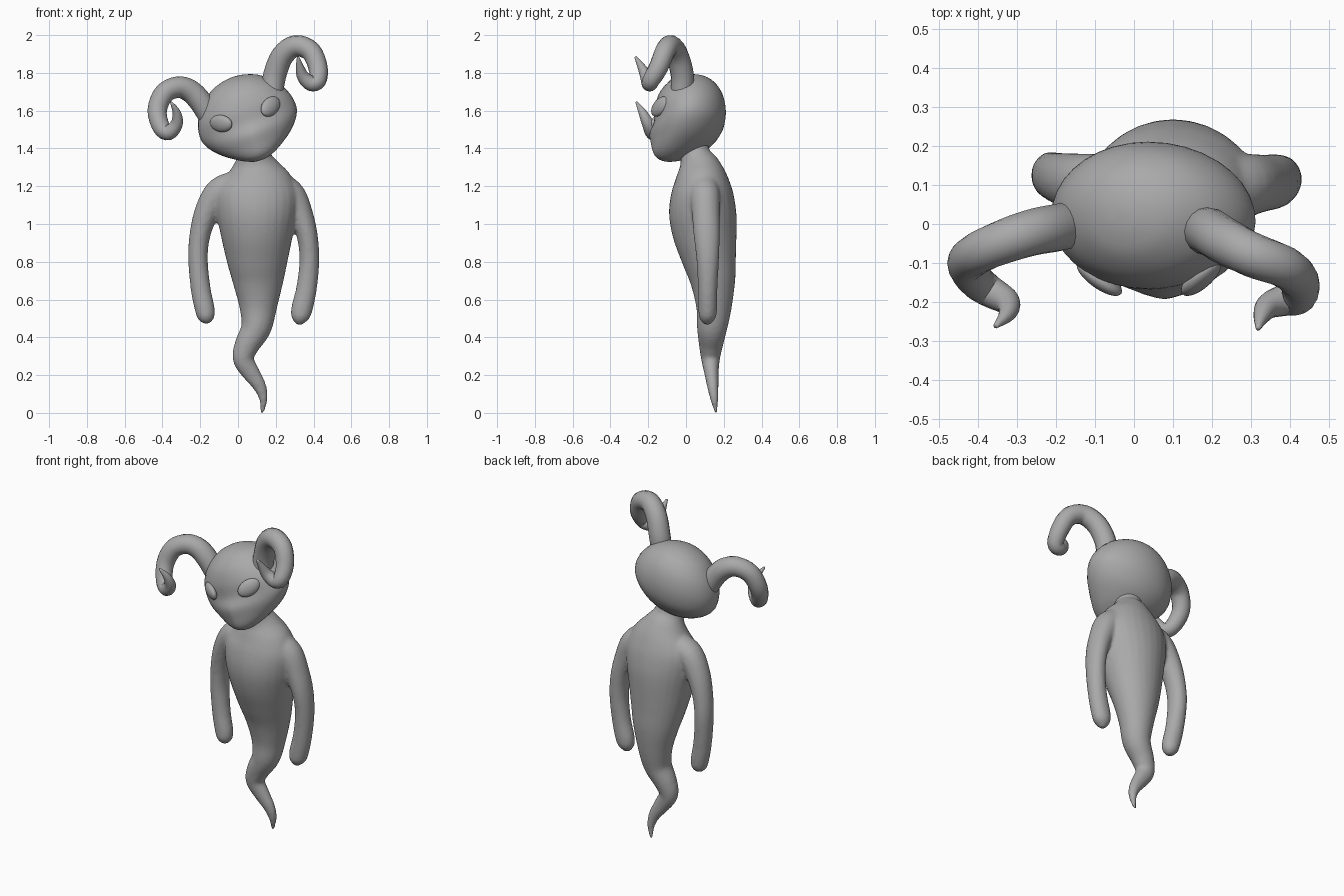
import bpy, bmesh, math
from mathutils import Vector, Matrix

grey = bpy.data.materials.new("soft_grey")
grey.diffuse_color = (0.4, 0.4, 0.4, 1)


def finish(name, bm):
    bmesh.ops.recalc_face_normals(bm, faces=bm.faces)
    mesh = bpy.data.meshes.new(name)
    bm.to_mesh(mesh)
    bm.free()
    mesh.materials.append(grey)
    for p in mesh.polygons:
        p.use_smooth = True
    ob = bpy.data.objects.new(name, mesh)
    bpy.context.collection.objects.link(ob)
    return ob


def spline(rows, steps=4):
    """Smooth curve through rows of numbers."""
    rows = [Vector(r) for r in rows]
    out = []
    for i in range(len(rows) - 1):
        a, b, c, d = rows[max(i - 1, 0)], rows[i], rows[i + 1], rows[min(i + 2, len(rows) - 1)]
        for s in range(steps):
            t = s / steps
            out.append(0.5 * (2 * b + (c - a) * t + (2 * a - 5 * b + 4 * c - d) * t * t
                              + (3 * b - a - 3 * c + d) * t ** 3))
    return out + [rows[-1]]


def skin(bm, rings):
    """Bridge rings of points and cap both ends."""
    vs = [[bm.verts.new(p) for p in ring] for ring in rings]
    n = len(vs[0])
    for a, b in zip(vs, vs[1:]):
        for j in range(n):
            bm.faces.new((a[j], a[(j + 1) % n], b[(j + 1) % n], b[j]))
    bm.faces.new(vs[0][::-1])
    bm.faces.new(vs[-1])


def tube(bm, rows, n=16):
    """Sweep an ellipse; each row is x, y, z, half width, half depth."""
    pts = spline(rows)
    rings = []
    for i, p in enumerate(pts):
        c = Vector(p[:3])
        tan = (Vector(pts[min(i + 1, len(pts) - 1)][:3]) - Vector(pts[max(i - 1, 0)][:3])).normalized()
        side = tan.cross(Vector((0, 1, 0))).normalized()
        deep = side.cross(tan)
        w, d = max(p[3], 0.003), max(p[4], 0.003)
        rings.append([c + side * w * math.cos(k * math.tau / n) + deep * d * math.sin(k * math.tau / n)
                      for k in range(n)])
    skin(bm, rings)


# Body: curled tail rising into the torso and neck
bm = bmesh.new()
tube(bm, [
    (.127, .16, -.004, .008, .008), (.135, .15, .07, .022, .021), (.115, .142, .14, .035, .03),
    (.07, .135, .21, .047, .038), (.028, .13, .285, .056, .05), (.048, .132, .36, .066, .064),
    (.096, .138, .45, .08, .08), (.107, .148, .56, .1, .094), (.106, .142, .7, .136, .12),
    (.102, .122, .82, .165, .145), (.1, .1, .95, .193, .17), (.1, .088, 1.06, .215, .178),
    (.1, .085, 1.16, .22, .165), (.098, .08, 1.24, .185, .14), (.09, .068, 1.31, .125, .11),
    (.082, .05, 1.37, .085, .08), (.075, .04, 1.45, .07, .07)], 28)

# Arms hang from the shoulders
arm_left = [
    (-.02, .09, 1.21, .07, .08), (-.1, .1, 1.17, .075, .08), (-.162, .11, 1.07, .067, .072),
    (-.2, .12, .95, .056, .064), (-.212, .125, .82, .052, .06), (-.198, .12, .66, .053, .052),
    (-.176, .115, .55, .053, .05), (-.168, .113, .5, .043, .042), (-.165, .113, .472, .015, .015)]
arm_right = [
    (.22, .09, 1.21, .07, .08), (.285, .1, 1.15, .075, .08), (.332, .105, 1.05, .066, .074),
    (.366, .11, .94, .056, .07), (.378, .115, .81, .053, .06), (.363, .115, .66, .055, .052),
    (.338, .115, .55, .057, .05), (.328, .113, .5, .046, .042), (.325, .113, .467, .015, .015)]
tube(bm, arm_left)
tube(bm, arm_right)
body = finish("body_with_arms", bm)
mod = body.modifiers.new("blend", 'REMESH')
mod.mode = 'VOXEL'
mod.voxel_size = 0.01
mod.use_smooth_shade = True
mod = body.modifiers.new("soften", 'SMOOTH')
mod.factor = 0.5
mod.iterations = 6

# Head frame, rolled to one side
frame = Matrix.Translation((.042, 0, 1.575)) @ Matrix.Rotation(math.radians(-19), 4, 'Y')

# Head: rings of height, half width, middle y, back reach, front reach, snout sharpness
bm = bmesh.new()
rings = []
for u, w, mid, back, front, sharp in spline([
        (-.25, .015, -.085, .015, .02, 1), (-.243, .05, -.085, .04, .055, 1.05),
        (-.215, .11, -.06, .1, .11, 1.2), (-.16, .19, -.02, .15, .165, 1.4),
        (-.1, .245, .0, .18, .192, 1.45), (-.04, .268, .01, .195, .18, 1.2),
        (.04, .255, .02, .19, .185, 1.0), (.12, .207, .03, .16, .17, 1.0),
        (.18, .135, .035, .11, .12, 1.0), (.207, .065, .035, .055, .06, 1.0),
        (.215, .01, .035, .01, .01, 1.0)]):
    ring = []
    for k in range(36):
        c, s = math.cos(k * math.tau / 36), math.sin(k * math.tau / 36)
        if s < 0:
            x = math.copysign(abs(c) ** max(sharp, 1), c)
            y = front * s
        else:
            x, y = c, back * s
        ring.append(frame @ Vector((w * x, mid + y, u)))
    rings.append(ring)
skin(bm, rings)
finish("head", bm)

# Eyes: slanted flattened ovals
for side, name in ((-1, "eye_left"), (1, "eye_right")):
    bm = bmesh.new()
    bmesh.ops.create_uvsphere(bm, u_segments=24, v_segments=14, radius=1)
    place = (frame @ Matrix.Translation((side * .138, -.138, .002))
             @ Matrix.Rotation(side * math.radians(38), 4, 'Z')
             @ Matrix.Rotation(-side * math.radians(18), 4, 'Y')
             @ Matrix.Diagonal((.07, .026, .046, 1)))
    bmesh.ops.transform(bm, matrix=place, verts=bm.verts)
    finish(name, bm)

# Horns: curl outward, down and forward to an upturned tip
horns = {
    "horn_left": [(-.15, .0, 1.57), (-.2, -.01, 1.65), (-.255, -.02, 1.705), (-.32, -.04, 1.724),
                  (-.392, -.07, 1.69), (-.428, -.1, 1.6), (-.405, -.145, 1.51), (-.365, -.175, 1.485),
                  (-.325, -.2, 1.53), (-.325, -.23, 1.59), (-.355, -.262, 1.645)],
    "horn_right": [(.18, -.02, 1.7), (.195, -.02, 1.79), (.235, -.045, 1.89), (.305, -.08, 1.943),
                   (.385, -.11, 1.915), (.423, -.145, 1.83), (.422, -.185, 1.76), (.385, -.195, 1.745),
                   (.345, -.21, 1.78), (.328, -.235, 1.83), (.318, -.268, 1.885)]}
radii = [.06, .061, .06, .057, .054, .051, .046, .041, .033, .022, .006]
for name, path in horns.items():
    bm = bmesh.new()
    tube(bm, [(*p, r, r) for p, r in zip(path, radii)])
    finish(name, bm)
